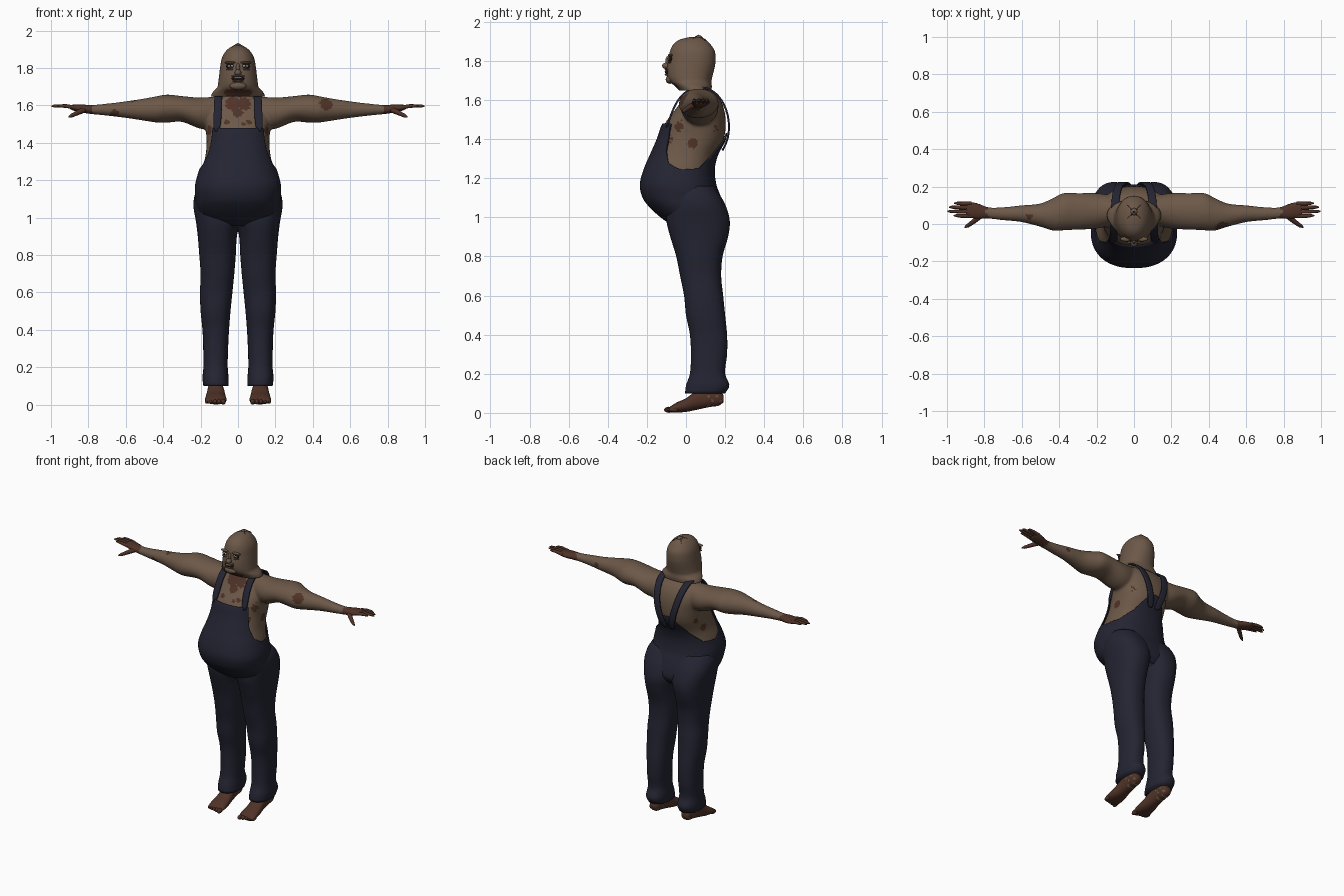
import bpy, bmesh, math
from mathutils import Vector

cube = bpy.data.objects.get("Cube")
if cube:
    bpy.data.objects.remove(cube, do_unlink=True)


def material(name, color):
    m = bpy.data.materials.new(name)
    m.use_nodes = True
    m.diffuse_color = (*color, 1)
    bsdf = m.node_tree.nodes["Principled BSDF"]
    bsdf.inputs["Base Color"].default_value = (*color, 1)
    bsdf.inputs["Roughness"].default_value = 0.9
    return m


SKIN = material("weathered skin", (0.15, 0.098, 0.065))
SCAR = material("dark red brown", (0.078, 0.032, 0.02))
DENIM = material("navy denim", (0.017, 0.018, 0.032))
DARK = material("near black", (0.012, 0.008, 0.007))
WHITE = material("off white", (0.5, 0.47, 0.4))


def section(secs, t):
    """Smoothly interpolated cross-section bounds at position t."""
    n = len(secs)
    i = 0
    while i < n - 2 and t > secs[i + 1][0]:
        i += 1

    def slope(k):
        a, b = secs[max(k - 1, 0)], secs[min(k + 1, n - 1)]
        return (Vector(b[1:]) - Vector(a[1:])) / (b[0] - a[0])

    h = secs[i + 1][0] - secs[i][0]
    u = (t - secs[i][0]) / h
    p, q = Vector(secs[i][1:]), Vector(secs[i + 1][1:])
    e = u * u * (3 - 2 * u)
    return p * (1 - e) + q * e + slope(i) * (h * u * (1 - u) ** 2) - slope(i + 1) * (h * u * u * (1 - u))


def outline(bounds, angle, power=2.3, grow=0.0):
    """Point on a superellipse; angle 0 points to the low side of the second axis."""
    a0, a1, b0, b1 = bounds
    s, c = math.sin(angle), -math.cos(angle)
    a = (a0 + a1) / 2 + ((a1 - a0) / 2 + grow) * math.copysign(abs(s) ** (2 / power), s)
    b = (b0 + b1) / 2 + ((b1 - b0) / 2 + grow) * math.copysign(abs(c) ** (2 / power), c)
    return a, b


def finish(bm, name, mat):
    bmesh.ops.recalc_face_normals(bm, faces=bm.faces)
    mesh = bpy.data.meshes.new(name)
    bm.to_mesh(mesh)
    bm.free()
    obj = bpy.data.objects.new(name, mesh)
    bpy.context.collection.objects.link(obj)
    mesh.materials.append(mat)
    for p in mesh.polygons:
        p.use_smooth = True
    return obj


def skin_rings(bm, rings, cap_end=True):
    vs = [[bm.verts.new(p) for p in ring] for ring in rings]
    n = len(vs[0])
    for r, s in zip(vs, vs[1:]):
        for j in range(n):
            bm.faces.new((r[j], r[(j + 1) % n], s[(j + 1) % n], s[j]))
    bm.faces.new(vs[0])
    if cap_end:
        bm.faces.new(vs[-1])


def loft(name, axis, secs, mat, rows=40, n=40, side=1, grow=0.0, power=2.3):
    secs = sorted(secs)
    rings = []
    for r in range(rows + 1):
        t = secs[0][0] + (secs[-1][0] - secs[0][0]) * r / rows
        ring = []
        for j in range(n):
            a, b = outline(section(secs, t), 2 * math.pi * j / n, power, grow)
            x, y, z = {"x": (t, a, b), "y": (a, t, b), "z": (a, b, t)}[axis]
            ring.append((x * side, y, z))
        rings.append(ring)
    bm = bmesh.new()
    skin_rings(bm, rings)
    return finish(bm, name, mat)


def ball(name, center, radii, mat):
    bm = bmesh.new()
    bmesh.ops.create_uvsphere(bm, u_segments=20, v_segments=12, radius=1)
    for v in bm.verts:
        v.co = Vector(center) + Vector([c * r for c, r in zip(v.co, radii)])
    return finish(bm, name, mat)


def tube(name, points, radii, mat):
    cu = bpy.data.curves.new(name, "CURVE")
    cu.dimensions = "3D"
    cu.bevel_depth = 1
    cu.bevel_resolution = 3
    cu.use_fill_caps = True
    sp = cu.splines.new("POLY")
    sp.points.add(len(points) - 1)
    for p, co, r in zip(sp.points, points, radii):
        p.co = (*co, 1)
        p.radius = r
    sp.use_smooth = True
    cu.materials.append(mat)
    bpy.context.collection.objects.link(bpy.data.objects.new(name, cu))


def paint(obj, mat, rule):
    obj.data.materials.append(mat)
    k = len(obj.data.materials) - 1
    for p in obj.data.polygons:
        if rule(p.center):
            p.material_index = k


def wide(rows):
    return [(z, -w, w, f, b) for z, w, f, b in rows]


# Torso and arms, fused into one skin
TORSO = wide([(.95, .15, -.06, .17), (1.0, .2, -.13, .2), (1.05, .222, -.185, .195), (1.1, .228, -.222, .18),
              (1.17, .23, -.236, .155), (1.25, .21, -.215, .148), (1.32, .188, -.185, .165),
              (1.4, .18, -.15, .205), (1.48, .185, -.12, .215), (1.56, .19, -.06, .205),
              (1.62, .155, -.02, .175), (1.66, .085, 0, .13), (1.72, .07, 0, .12)])
ARM = [(.1, 0, .15, 1.47, 1.65), (.2, -.025, .165, 1.475, 1.642), (.3, -.03, .165, 1.512, 1.65),
       (.38, -.034, .165, 1.508, 1.658), (.43, -.036, .14, 1.508, 1.65), (.5, -.015, .11, 1.518, 1.637),
       (.6, .01, .1, 1.533, 1.622), (.7, .02, .09, 1.545, 1.61), (.78, .028, .09, 1.553, 1.603),
       (.83, .025, .11, 1.56, 1.605), (.87, .03, .12, 1.568, 1.605), (.9, .035, .117, 1.58, 1.603)]
body = loft("body_skin", "z", TORSO, SKIN, grow=-0.012)
arms = [loft("arm", "x", ARM, SKIN, side=s, power=2) for s in (-1, 1)]
bpy.ops.object.select_all(action="DESELECT")
for o in arms + [body]:
    o.select_set(True)
bpy.context.view_layer.objects.active = body
bpy.ops.object.join()
remesh = body.modifiers.new("fuse", "REMESH")
remesh.mode = "VOXEL"
remesh.voxel_size = 0.008
remesh.use_smooth_shade = True
relax = body.modifiers.new("relax", "SMOOTH")
relax.iterations = 6
for name in ("fuse", "relax"):
    bpy.ops.object.modifier_apply(modifier=name)

# Dark hands, throat stain and blotches
BLOTCHES = [(.47, -.01, 1.605, .037), (-.66, .03, 1.56, .022), (-.56, .04, 1.62, .018), (.18, -.05, 1.47, .04),
            (-.18, -.05, 1.47, .04), (.17, .035, 1.38, .027), (.16, -.09, 1.4, .027), (.16, .18, 1.45, .04),
            (-.17, .12, 1.4, .027), (-.16, .18, 1.47, .03), (-.17, .05, 1.34, .025), (.06, -.08, 1.51, .016),
            (-.06, -.08, 1.51, .016), (0, -.06, 1.57, .033), (.03, -.03, 1.62, .047), (-.03, -.03, 1.62, .047),
            (.62, .09, 1.58, .015), (.03, -.09, 1.5, .012)]


def blotched(c):
    wobble = 1 + 0.15 * math.sin(c.x * 170) * math.cos(c.z * 190 + c.y * 90)
    return abs(c.x) > 0.785 + 0.01 * math.sin(c.y * 120) or any(
        (c - Vector(b[:3])).length < b[3] * wobble for b in BLOTCHES)


paint(body, SCAR, blotched)

# Overalls: belly and bib shell with a shaped upper edge
EDGE = [(0, 1.48), (.78, 1.48), (.86, 1.42), (1.0, 1.345), (1.25, 1.28), (1.6, 1.245),
        (2.1, 1.25), (2.5, 1.31), (2.8, 1.38), (3.0, 1.425), (3.15, 1.43)]


def edge_height(a):
    a = min(a, 2 * math.pi - a)
    for (p, z), (q, w) in zip(EDGE, EDGE[1:]):
        if a <= q:
            return z + (w - z) * (a - p) / (q - p)


bm = bmesh.new()
rings = []
for r in range(61):
    ring = []
    for j in range(128):
        a = 2 * math.pi * j / 128
        z = 0.955 + (edge_height(a) - 0.955) * r / 60
        ring.append((*outline(section(TORSO, z), a), z))
    rings.append(ring)
skin_rings(bm, rings, cap_end=False)
bib = finish(bm, "overalls_bib", DENIM)
bib.modifiers.new("cloth", "SOLIDIFY").thickness = 0.008

# Trouser legs
LEG = [(1.16, -.02, .212, -.07, .14), (1.12, -.02, .232, -.09, .17), (1.06, -.02, .238, -.1, .203),
       (.98, -.012, .225, -.1, .224), (.9, .006, .215, -.08, .215), (.8, .012, .207, -.05, .187),
       (.7, .02, .2, -.03, .18), (.6, .03, .203, -.01, .19), (.5, .04, .2, 0, .2), (.4, .048, .19, .02, .21),
       (.3, .053, .186, .025, .21), (.2, .055, .185, .02, .2), (.14, .05, .19, 0, .222), (.1, .05, .185, -.005, .2)]
# Bare feet
FOOT = [(.192, .1, .145, .055, .09), (.17, .085, .155, .038, .12), (.12, .08, .16, .03, .13),
        (.05, .072, .165, .015, .11), (0, .066, .172, .005, .075), (-.05, .062, .176, .002, .052),
        (-.085, .066, .172, .004, .03)]
STRAP = [(.115, -.1, 1.455), (.108, -.066, 1.56), (.106, -.02, 1.635), (.103, .05, 1.668), (.1, .125, 1.662),
         (.09, .19, 1.6), (.068, .224, 1.5), (.04, .218, 1.4), (.025, .185, 1.34)]
for side, word in ((-1, "right"), (1, "left")):
    loft(word + "_trouser_leg", "z", LEG, DENIM, rows=70, side=side)
    foot = loft(word + "_foot", "y", FOOT, SCAR, side=side)
    paint(foot, SKIN, lambda c: c.y > 0.1 and math.sin(c.y * 150) * math.sin(c.z * 130) > 0.55)
    for k in range(5):
        x = 0.079 + k * 0.022
        size = 0.0155 - 0.0012 * k
        ball(f"{word}_toe_{k + 1}", (side * x, -.087 + .006 * k, .016), (size * .85, .025, size), SCAR)

    # Shoulder strap ribbon
    bm = bmesh.new()
    pts = [Vector((x * side, y, z)) for x, y, z in STRAP]
    pairs = [[bm.verts.new(p + Vector((d, 0, 0))) for d in (-.021, .021)] for p in pts]
    for (a, b), (c, d) in zip(pairs, pairs[1:]):
        bm.faces.new((a, b, d, c))
    strap = finish(bm, word + "_strap", DENIM)
    strap.modifiers.new("curve", "SUBSURF").levels = 2
    strap.modifiers["curve"].render_levels = 2
    thick = strap.modifiers.new("cloth", "SOLIDIFY")
    thick.thickness = 0.01
    thick.offset = 0

    # Fingers and thumb
    for k, (y, tip) in enumerate([(.043, .965), (.066, .998), (.088, .99), (.109, .962)]):
        tube(f"{word}_finger_{k + 1}", [(side * .87, y, 1.588), (side * .92, y, 1.597),
             (side * (tip - .015), y + .002, 1.597), (side * tip, y + .002, 1.595)],
             (.0115, .0105, .008, .003), SCAR)
    tube(word + "_thumb", [(side * .82, .045, 1.578), (side * .855, .015, 1.562), (side * .89, -.01, 1.545),
         (side * .905, -.018, 1.538)], (.016, .013, .01, .004), SCAR)

# Hooded head with flared neck skirt
HEAD = wide([(1.648, .145, -.035, .13), (1.67, .135, -.055, .132), (1.695, .112, -.085, .13),
             (1.72, .106, -.096, .135), (1.76, .101, -.098, .145), (1.8, .096, -.092, .151), (1.85, .087, -.082, .147),
             (1.885, .069, -.064, .125), (1.91, .043, -.03, .1), (1.922, .015, .02, .075)])
head = loft("head", "z", HEAD, SKIN, rows=50, n=56, power=2.1)
paint(head, SCAR, lambda c: c.z < 1.685 and c.y < -0.02 and abs(c.x) < 0.07)
ball("crown_tuft", (0, .065, 1.918), (.018, .02, .013), SKIN)

# Face
ball("nose", (0, -.098, 1.775), (.018, .024, .017), SKIN)
ball("nose_bridge", (0, -.09, 1.798), (.011, .016, .028), SKIN)
ball("chin", (0, -.082, 1.705), (.045, .022, .022), SKIN)
ball("mouth", (0, -.096, 1.744), (.034, .011, .014), DARK)
ball("upper_lip", (0, -.096, 1.757), (.035, .013, .006), SKIN)
ball("lower_lip", (0, -.096, 1.73), (.031, .013, .006), SKIN)
ball("teeth", (0, -.1, 1.748), (.022, .009, .005), WHITE)
for side, word in ((-1, "right"), (1, "left")):
    ball(word + "_eye_socket", (side * .04, -.08, 1.81), (.024, .01, .014), DARK)
    ball(word + "_eye", (side * .04, -.084, 1.81), (.015, .009, .008), WHITE)
    ball(word + "_pupil", (side * .04, -.089, 1.81), (.006, .006, .006), DARK)
    ball(word + "_brow", (side * .042, -.08, 1.829), (.032, .013, .007), SKIN)
    ball(word + "_eyelid_fold", (side * .04, -.083, 1.793), (.024, .009, .005), SKIN)
    # Stitched crown seams
    tube(word + "_crown_seam", [(side * .035, .03, 1.912), (0, .065, 1.931), (-side * .035, .1, 1.905)],
         (.002, .003, .002), SCAR)
